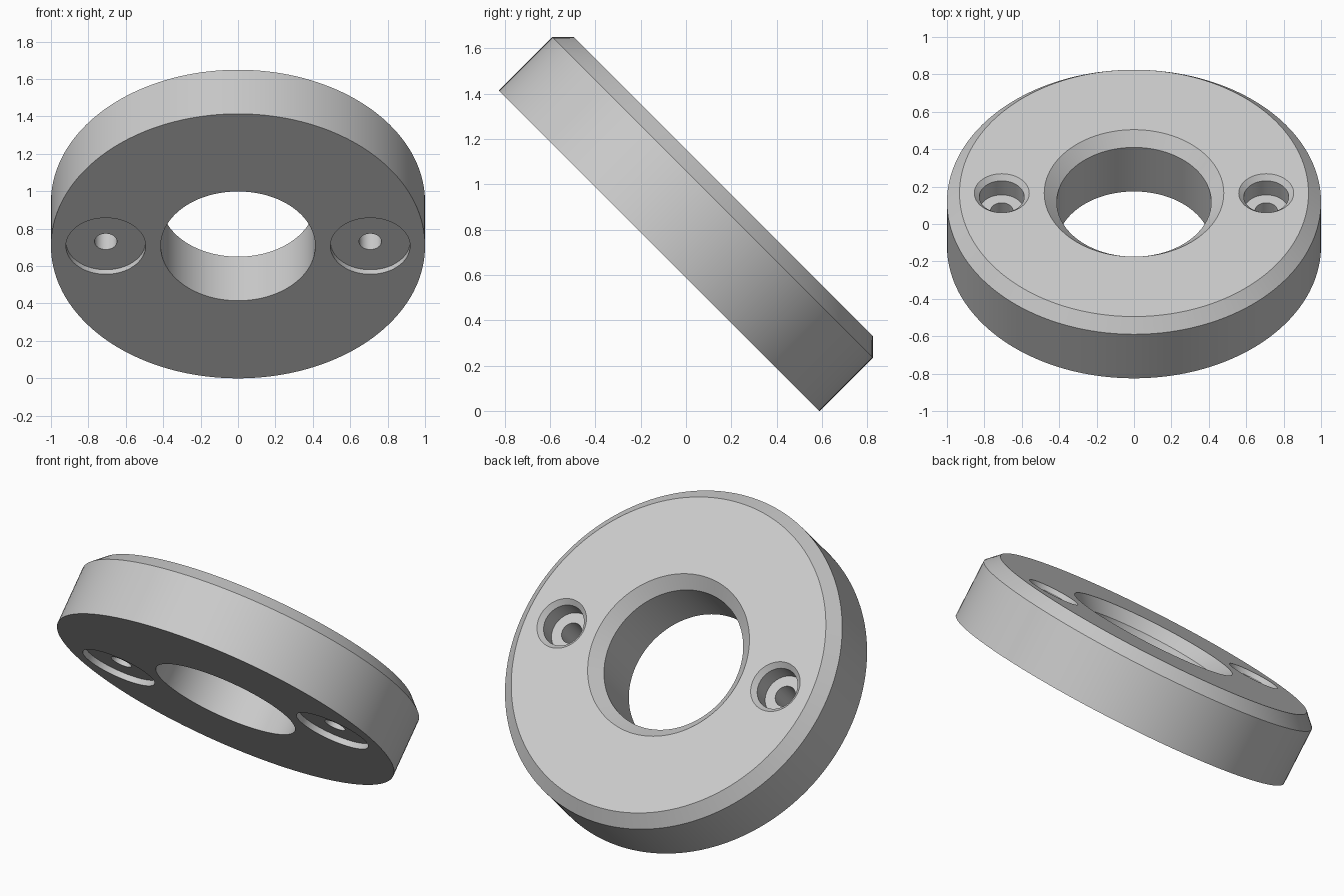
import bpy, bmesh, math
from mathutils import Matrix

if "Cube" in bpy.data.objects:
    bpy.data.objects.remove(bpy.data.objects["Cube"])

grey = bpy.data.materials.new("light grey")
grey.diffuse_color = (0.6, 0.6, 0.6, 1)
grey.use_nodes = True
grey.node_tree.nodes["Principled BSDF"].inputs["Base Color"].default_value = grey.diffuse_color

# Tilted frame: disc axis leans 45 degrees towards the back
TILT = Matrix.Translation((0, -0.118, 0.707)) @ Matrix.Rotation(-math.pi / 4, 4, 'X')


def lathe(name, profile, x=0.0, segments=128):
    """Revolve a closed (radius, height) profile about a vertical axis at x."""
    bm = bmesh.new()
    rings = []
    for r, h in profile:
        if r == 0:
            rings.append([bm.verts.new((x, 0, h))] * segments)
        else:
            rings.append([bm.verts.new((x + r * math.cos(a), r * math.sin(a), h))
                          for a in (2 * math.pi * i / segments for i in range(segments))])
    for k, lower in enumerate(rings):
        upper = rings[(k + 1) % len(rings)]
        if profile[k][0] == 0 and profile[(k + 1) % len(rings)][0] == 0:
            continue
        for i in range(segments):
            j = (i + 1) % segments
            corners = list(dict.fromkeys((lower[i], lower[j], upper[j], upper[i])))
            bm.faces.new(corners)
    bmesh.ops.recalc_face_normals(bm, faces=bm.faces)
    mesh = bpy.data.meshes.new(name)
    bm.to_mesh(mesh)
    bm.free()
    mesh.materials.append(grey)
    obj = bpy.data.objects.new(name, mesh)
    bpy.context.collection.objects.link(obj)
    obj.matrix_world = TILT
    return obj


# Chamfered ring with a chamfered centre bore
ring = lathe("ring_body", [(0.413, 0), (1, 0), (1, 0.333), (0.933, 0.4),
                           (0.48, 0.4), (0.413, 0.333)], segments=160)

# Screw holes: shallow recess below, through hole, chamfered counterbore above
hole_profile = [(0, -0.05), (0.213, -0.05), (0.213, 0.034), (0.06, 0.034),
                (0.06, 0.267), (0.12, 0.267), (0.12, 0.373), (0.147, 0.4),
                (0.147, 0.45), (0, 0.45)]
bpy.context.view_layer.objects.active = ring
ring.select_set(True)
for side in (-1, 1):
    cutter = lathe("screw_hole_cutter", hole_profile, side * 0.707, 64)
    cutter.hide_render = True
    cut = ring.modifiers.new("screw_hole", 'BOOLEAN')
    cut.operation = 'DIFFERENCE'
    cut.solver = 'EXACT'
    cut.object = cutter
    bpy.context.view_layer.update()
    bpy.ops.object.modifier_apply(modifier=cut.name)
    bpy.data.objects.remove(cutter)

bpy.ops.object.shade_smooth_by_angle(angle=math.radians(30))
